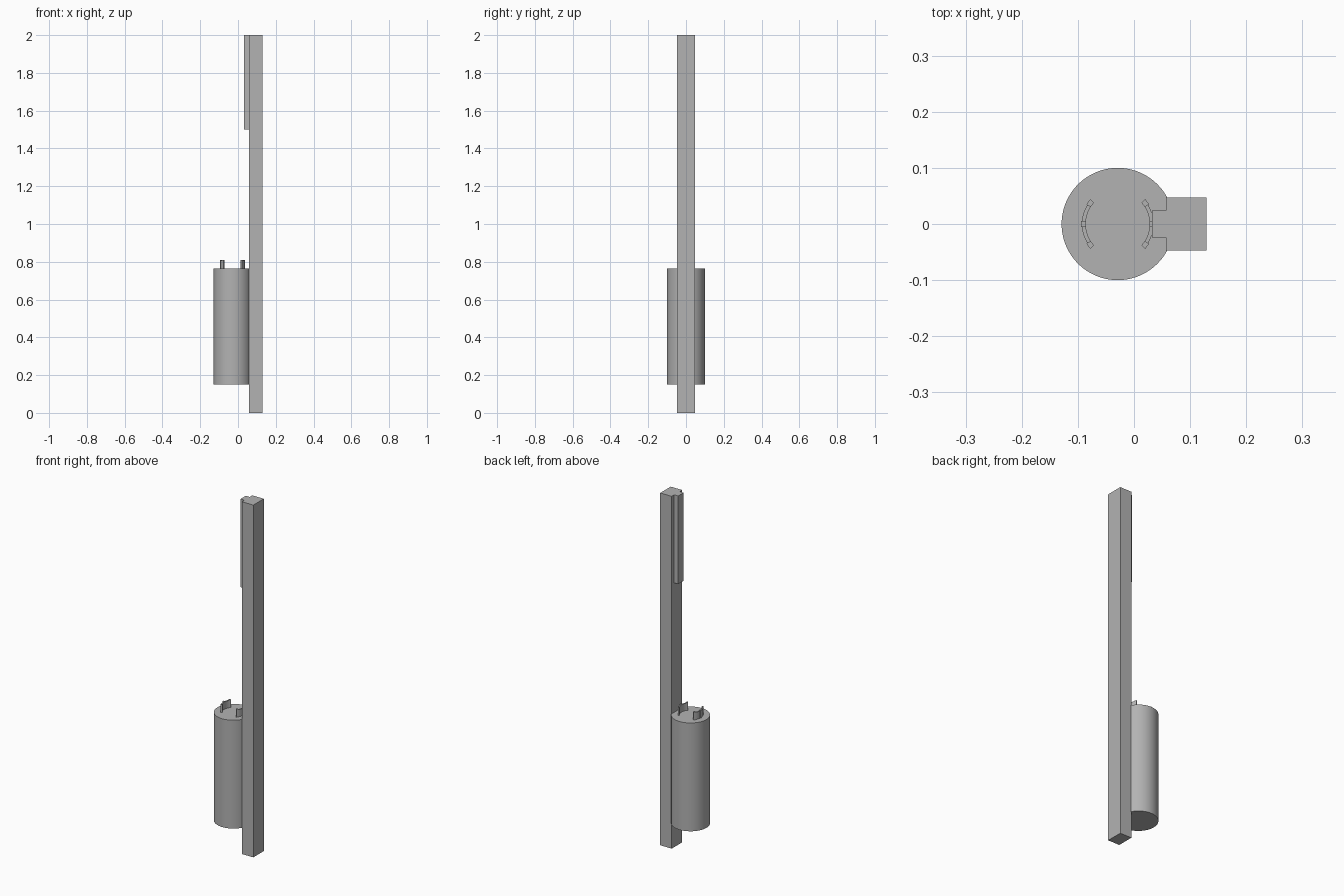
import bpy, bmesh
from math import cos, sin, radians

cube = bpy.data.objects.get("Cube")
if cube:
    bpy.data.objects.remove(cube, do_unlink=True)

GREY = (0.45, 0.45, 0.45, 1)
grey = bpy.data.materials.new("plain_grey")
grey.use_nodes = True
grey.diffuse_color = GREY
grey.node_tree.nodes["Principled BSDF"].inputs["Base Color"].default_value = GREY


def prism(name, outline, z0, z1, smooth=False):
    """Extrude a flat outline from z0 up to z1."""
    bm = bmesh.new()
    base = bm.faces.new([bm.verts.new((x, y, z0)) for x, y in outline])
    top = bmesh.ops.extrude_face_region(bm, geom=[base])["geom"]
    verts = [v for v in top if isinstance(v, bmesh.types.BMVert)]
    bmesh.ops.translate(bm, vec=(0, 0, z1 - z0), verts=verts)
    bmesh.ops.recalc_face_normals(bm, faces=bm.faces)
    mesh = bpy.data.meshes.new(name)
    bm.to_mesh(mesh)
    bm.free()
    mesh.materials.append(grey)
    obj = bpy.data.objects.new(name, mesh)
    bpy.context.collection.objects.link(obj)
    if smooth:
        bpy.ops.object.select_all(action="DESELECT")
        obj.select_set(True)
        bpy.context.view_layer.objects.active = obj
        bpy.ops.object.shade_smooth_by_angle(angle=radians(30))
    return obj


def rect(x0, x1, half):
    return [(x0, -half), (x1, -half), (x1, half), (x0, half)]


CX = -0.029  # canister axis


def polar(r, deg):
    return CX + r * cos(radians(deg)), r * sin(radians(deg))


# Square post with a guide rail at its upper end
prism("post", rect(0.057, 0.129, 0.047), 0, 2)
prism("guide_rail", rect(0.032, 0.057, 0.024), 1.5, 2)

# Round canister against the post
BOTTOM, TOP = 0.15, 0.765
prism("canister", [polar(0.1, i * 360 / 96) for i in range(96)], BOTTOM, TOP, True)

# Two curved clips on the canister, each with three small pegs
for side, mid in (("left", 0), ("right", 180)):
    angles = [mid - 37 + i * 74 / 12 for i in range(13)]
    outline = [polar(0.064, a) for a in angles] + [polar(0.057, a) for a in reversed(angles)]
    prism(f"{side}_clip", outline, TOP, 0.806, True)
    for i, step in enumerate((-37, 0, 37)):
        a = mid + step
        peg = [polar(0.057, a - 5), polar(0.066, a - 5), polar(0.066, a + 5), polar(0.057, a + 5)]
        prism(f"{side}_clip_peg_{i + 1}", peg, TOP, 0.81)
